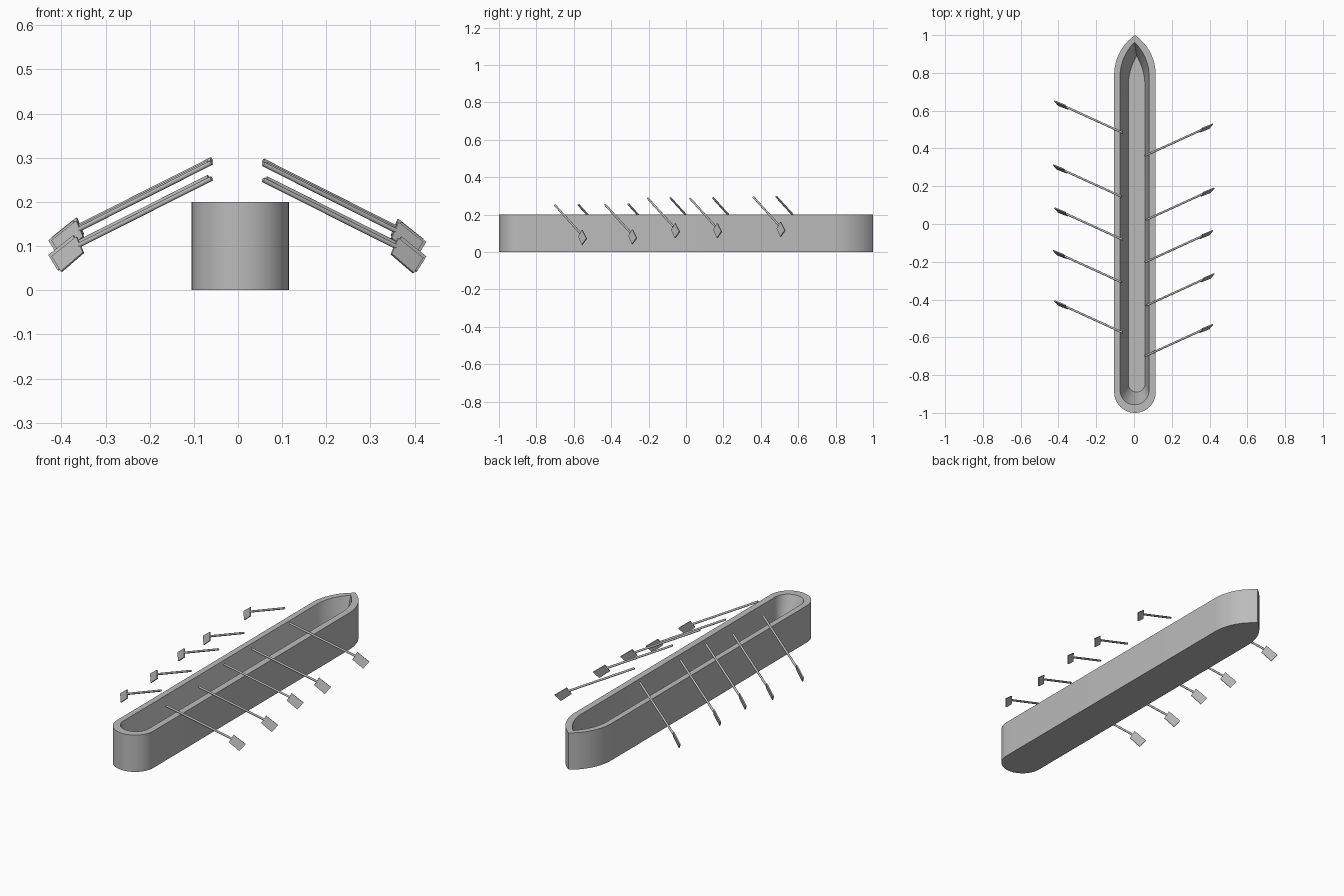
import bpy
import bmesh
import math
from mathutils import Vector

cube = bpy.data.objects.get("Cube")
if cube:
    bpy.data.objects.remove(cube, do_unlink=True)

grey = bpy.data.materials.new("plain grey")
grey.use_nodes = True
grey.diffuse_color = (0.5, 0.5, 0.5, 1)
grey.node_tree.nodes["Principled BSDF"].inputs["Base Color"].default_value = (0.5, 0.5, 0.5, 1)


def finish(name, bm, angle=30):
    bmesh.ops.recalc_face_normals(bm, faces=bm.faces)
    mesh = bpy.data.meshes.new(name)
    bm.to_mesh(mesh)
    bm.free()
    mesh.materials.append(grey)
    obj = bpy.data.objects.new(name, mesh)
    bpy.context.collection.objects.link(obj)
    bpy.ops.object.select_all(action='DESELECT')
    obj.select_set(True)
    bpy.context.view_layer.objects.active = obj
    bpy.ops.object.shade_smooth_by_angle(angle=math.radians(angle))
    return obj


# Plan outline: rounded front end, pointed arch at the back
def outline(cx, half, front, tip, arch_start, steps=24):
    pts = []
    for i in range(steps + 1):
        a = math.pi + math.pi * i / steps
        pts.append((cx + half * math.cos(a), front + half + half * math.sin(a)))
    rise = tip - arch_start
    radius = (half ** 2 + rise ** 2) / (2 * half)
    sweep = math.asin(rise / radius)
    arc = [(half - radius + radius * math.cos(sweep * i / 12),
            arch_start + radius * math.sin(sweep * i / 12)) for i in range(13)]
    pts += [(cx + x, y) for x, y in arc]
    pts += [(cx - x, y) for x, y in reversed(arc[:-1])]
    return pts


# Hull: outer wall, rim, sloping inner wall and floor
bm = bmesh.new()
outer = outline(0.005, 0.11, -1, 1, 0.79)
rim = outline(0.003, 0.077, -0.957, 0.963, 0.78)
floor = outline(0.014, 0.044, -0.89, 0.89, 0.73)
rings = [[bm.verts.new((x, y, z)) for x, y in pts]
         for pts, z in ((outer, 0), (outer, 0.2), (rim, 0.2), (floor, 0.03))]
for low, high in zip(rings, rings[1:]):
    for i in range(len(low)):
        j = (i + 1) % len(low)
        bm.faces.new((low[i], low[j], high[j], high[i]))
bm.faces.new(rings[0])
bm.faces.new(rings[-1])
finish("hull", bm)


# Oar: round shaft with a thin slanted four-sided blade
def oar(name, side, x, y, z):
    bm = bmesh.new()
    grip = Vector((0, 0, 0))
    end = Vector((0.3, 0.137, -0.151))
    axis = end - grip
    turn = axis.to_track_quat('Z', 'Y').to_matrix().to_4x4()
    turn.translation = (grip + end) / 2
    bmesh.ops.create_cone(bm, cap_ends=True, segments=12, radius1=0.0055,
                          radius2=0.0055, depth=axis.length, matrix=turn)
    corners = [Vector((bx, 0.137 + 0.65 * (bx - 0.3) + 0.3 * (bz + 0.151), bz))
               for bx, bz in ((0.305, -0.132), (0.361, -0.177), (0.34, -0.211), (0.29, -0.168))]
    normal = (corners[1] - corners[0]).cross(corners[3] - corners[0]).normalized() * 0.003
    front = [bm.verts.new(c + normal) for c in corners]
    back = [bm.verts.new(c - normal) for c in corners]
    bm.faces.new(front)
    bm.faces.new(back[::-1])
    for i in range(4):
        j = (i + 1) % 4
        bm.faces.new((front[i], back[i], back[j], front[j]))
    for v in bm.verts:
        v.co = Vector((side * (v.co.x + x), v.co.y + y, v.co.z + z))
    finish(name, bm, 40)


# Five oars on each side, the rear three set higher
heights = (0.25, 0.253, 0.286, 0.286, 0.293)
left_y = (-0.7, -0.432, -0.203, 0.022, 0.361)
right_y = (-0.575, -0.308, -0.083, 0.145, 0.483)
for n, z in enumerate(heights):
    spread = 0.064 if n in (1, 3) else 0.057
    oar(f"left_oar_{n + 1}", 1, spread, left_y[n], z)
    oar(f"right_oar_{n + 1}", -1, spread + 0.003, right_y[n], z + 0.003)
